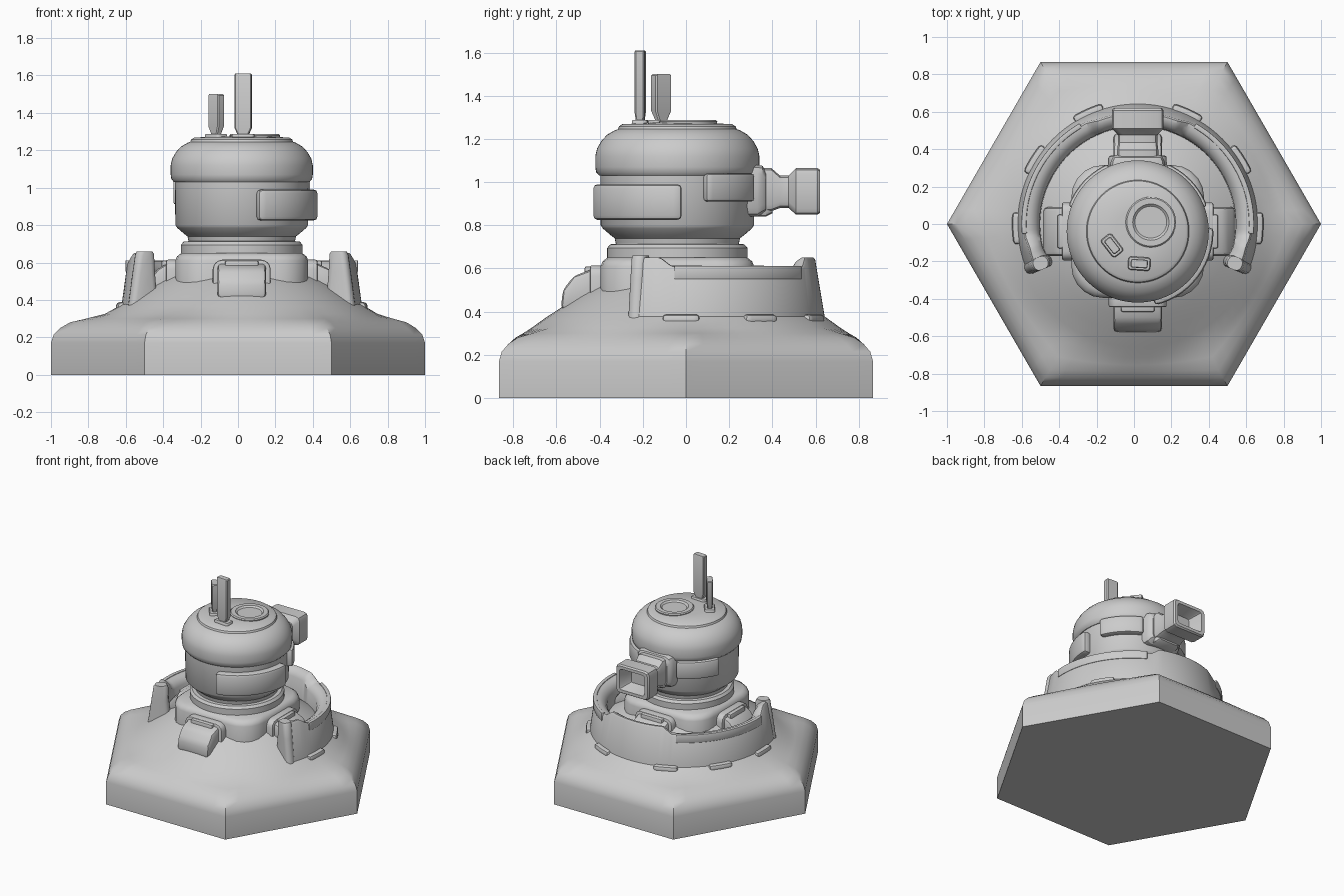
import bpy, bmesh, math
from mathutils import Matrix, Vector

if "Cube" in bpy.data.objects:
    bpy.data.objects.remove(bpy.data.objects["Cube"])

CX, CY = 0.02, -0.04            # turret axis
PI = math.pi


def finish(name, bm, bevel=0.0, segs=2, angle=35):
    bmesh.ops.remove_doubles(bm, verts=bm.verts, dist=1e-5)
    bmesh.ops.recalc_face_normals(bm, faces=bm.faces)
    if bevel:
        edges = [e for e in bm.edges if len(e.link_faces) == 2 and e.calc_face_angle(0) > 0.5]
        bmesh.ops.bevel(bm, geom=edges, offset=bevel, segments=segs, profile=0.5,
                        affect='EDGES', clamp_overlap=True)
    me = bpy.data.meshes.new(name)
    bm.to_mesh(me)
    bm.free()
    ob = bpy.data.objects.new(name, me)
    bpy.context.collection.objects.link(ob)
    bpy.ops.object.select_all(action='DESELECT')
    ob.select_set(True)
    bpy.context.view_layer.objects.active = ob
    bpy.ops.object.shade_smooth_by_angle(angle=math.radians(angle))
    return ob


def skin(name, rings, mat=Matrix(), **kw):
    """Loft closed rings of points and cap both ends."""
    bm = bmesh.new()
    vs = [[bm.verts.new(mat @ Vector(p)) for p in r] for r in rings]
    n = len(vs[0])
    for a, b in zip(vs, vs[1:]):
        for i in range(n):
            j = (i + 1) % n
            bm.faces.new((a[i], a[j], b[j], b[i]))
    bm.faces.new(vs[0])
    bm.faces.new(vs[-1])
    return finish(name, bm, **kw)


def lathe(name, profile, x=CX, y=CY, n=64, **kw):
    return skin(name, [[(x + r * math.cos(2 * PI * i / n), y + r * math.sin(2 * PI * i / n), z)
                        for i in range(n)] for r, z in profile], **kw)


def rrect(hx, hy, c, k=3):
    """Rounded rectangle outline."""
    pts = []
    for q, (sx, sy) in enumerate(((1, 1), (-1, 1), (-1, -1), (1, -1))):
        for i in range(k + 1):
            a = (q + i / k) * PI / 2
            pts.append((sx * (hx - c) + c * math.cos(a), sy * (hy - c) + c * math.sin(a)))
    return pts


def arc(name, a0, a1, n, section, x=CX, y=CY, **kw):
    """Sweep a (radius, height) section around an axis; angles in degrees."""
    rings = []
    for i in range(n + 1):
        d = a0 + (a1 - a0) * i / n
        a = math.radians(d)
        rings.append([(x + r * math.cos(a), y + r * math.sin(a), z) for r, z in section(d)])
    return skin(name, rings, **kw)


def panel(name, r0, r1, a0, a1, z0, z1, n=10, bevel=0.015, **kw):
    return arc(name, a0, a1, n, lambda d: [(r0, z0), (r1, z0), (r1, z1), (r0, z1)],
               bevel=bevel, **kw)


# Hexagonal base blending into a round mound
def base_ring(r, z, blend):
    pts = []
    for i in range(72):
        a = 2 * PI * i / 72
        hexr = 0.866 / math.cos(a % (PI / 3) - PI / 6)
        s = r * (hexr * (1 - blend) + blend)
        c = blend * CX
        pts.append((s * math.cos(a) + c, s * math.sin(a), z))
    return pts


skin("hex_base", [base_ring(*p) for p in (
    (1, 0, 0), (1, .17, 0), (.985, .215, 0), (.95, .25, 0), (.9, .28, .08), (.82, .30, .4),
    (.73, .325, .85), (.66, .365, 1), (.58, .418, 1), (.5, .47, 1), (.42, .517, 1),
    (.34, .555, 1), (.2, .575, 1))], angle=40)

# Square platform with rounded corners
skin("platform", [[(CX + px, CY + py, z) for px, py in rrect(h, h, .17, 5)] for h, z in (
    (.355, .44), (.355, .61), (.347, .632), (.325, .65), (.2, .65))], angle=40)

# Four clamp feet with frames
for side, k, reach in (("front", -1, .54), ("right", 0, .53), ("back", 1, .53), ("left", 2, .51)):
    m = Matrix.Translation((CX, CY, 0)) @ Matrix.Rotation(k * PI / 2, 4, 'Z')
    prof = ((.33, .40), (.33, .595), (.40, .595), (reach - .06, .565), (reach - .01, .50),
            (reach, .41))
    skin(side + "_foot", [[(d, w, z) for d, z in prof] for w in (-.13, .13)], m,
         bevel=.022)
    skin(side + "_foot_frame", [[(d, w, z + .5) for w, z in rrect(.155, .115, .05)]
                                for d in (.32, .405)], m, bevel=.01)
    skin(side + "_foot_clip", [[(d, w, z) for d, w in ((.37, -.09), (.43, -.09), (.43, .09), (.37, .09))]
                               for z in (.55, .61)], m, bevel=.01)

# Turret neck, body and cap
lathe("neck", [(.3, .63), (.325, .645), (.325, .695), (.31, .712), (.285, .714),
               (.285, .72), (.2, .72)])
lathe("turret_body", [(.28, .69), (.29, .74), (.31, .755), (.345, .785), (.355, .80),
                      (.357, 1.03), (.3, 1.03)])
lathe("turret_cap", [(.3, 1.03), (.362, 1.03), (.376, 1.045), (.38, 1.07), (.38, 1.12),
                     (.372, 1.155), (.352, 1.19), (.325, 1.22), (.29, 1.24), (.275, 1.245),
                     (.27, 1.258), (.255, 1.268), (.12, 1.275)])
lathe("hatch_ring", [(.13, 1.25), (.135, 1.28), (.128, 1.287), (.097, 1.287), (.09, 1.28),
                     (.085, 1.276), (.02, 1.276)], .09, .01, 40)

# Side armour panels
panel("front_right_panel", .33, .405, -77, 3, .825, .99, 14, .02)
panel("back_right_panel", .33, .395, 20, 66, .91, 1.04)
panel("back_left_panel", .33, .395, 114, 160, .91, 1.04)

# Gun mount and hollow square muzzle
def gun(name, stations, **kw):
    skin(name, [[(CX + px, y, zc + pz) for px, pz in rrect(hx, hz, c, 2)]
                for y, hx, hz, zc, c in stations], **kw)


gun("gun_mount", [(.22, .15, .12, .96, .04), (.33, .145, .12, .96, .04),
                  (.355, .135, .11, .965, .04), (.37, .12, .09, .955, .03)], angle=30)
gun("gun_chin", [(.25, .10, .04, .88, .02), (.37, .10, .04, .88, .02),
                 (.40, .085, .03, .885, .02)], angle=30)
gun("gun_barrel", [(.33, .11, .1, .965, .03), (.395, .11, .1, .965, .03),
                   (.435, .105, .075, .955, .03), (.475, .105, .075, .955, .03),
                   (.51, .138, .108, .957, .03), (.608, .138, .108, .957, .03),
                   (.62, .13, .1, .957, .025), (.62, .105, .078, .957, .018),
                   (.52, .075, .055, .957, .012)], angle=30)


# Antennas: foot, thin stem, wide blade
def antenna(name, x, y, rot, w, t, z0, z1):
    m = Matrix.Translation((x, y, 0)) @ Matrix.Rotation(math.radians(rot), 4, 'Z')
    skin(name + "_foot", [[(a, b, z) for a, b in rrect(.06, .036, .01, 1)]
                          for z in (1.25, 1.288)], m, bevel=.005, segs=1)
    rings = ((.6, .8, 1.27), (.6, .8, z0 - .06), (1, 1, z0 - .02), (1, 1, z1 - .006), (.9, .85, z1))
    skin(name, [[(a, b, z) for a, b in rrect(w * s, t * u, .006, 1)] for s, u, z in rings], m,
         angle=30)


antenna("tall_antenna", .028, -.212, -4, .046, .023, 1.34, 1.61)
antenna("short_antenna", -.117, -.115, -52, .046, .022, 1.35, 1.50)


# Curved shield wall with raised back and raised hooked ends
def lift(d):
    off = abs(d - 90)
    back = min(1, max(0, (27 - off) / 6))
    end = min(1, max(0, (off - 96) / 6))
    return .045 * max(back, end)


def wall(d):
    top = .607 + lift(d)
    e = max(0, (abs(d - 90) - 104) / 10) * .02
    return [(.65, .32), (.64, .39), (.612 - .3 * lift(d), top - .012), (.603 - .3 * lift(d), top),
            (.575 - e, top), (.545 - e, top - .02), (.525 - e, top - .05), (.52 - e, .40), (.52, .32)]


arc("shield_wall", -23, 203, 113, wall, .02, 0, angle=35)
panel("wall_lip", .595, .622, -5, 60, .55, .612, 30, .005, x=.02, y=0)
panel("wall_lip_left", .595, .622, 120, 185, .55, .612, 30, .005, x=.02, y=0)
for s, a in (("right", -22), ("left", 202)):
    m = Matrix.Translation((.02, 0, 0)) @ Matrix.Rotation(math.radians(a), 4, 'Z')
    skin(s + "_wall_end", [[(px + o, py, z) for px, py in rrect(hw, .035, .03)]
                           for o, hw, z in ((.57, .082, .36), (.565, .06, .55), (.56, .05, .645),
                                            (.56, .04, .66))], m, angle=40)

# Small pads around the foot of the wall
for i, a in enumerate((-2, 32, 66, 114, 148, 182)):
    panel("wall_pad_%d" % (i + 1), .61, .672, a - 7.5, a + 7.5, .338, .388, 6, .018, x=.02, y=0)
